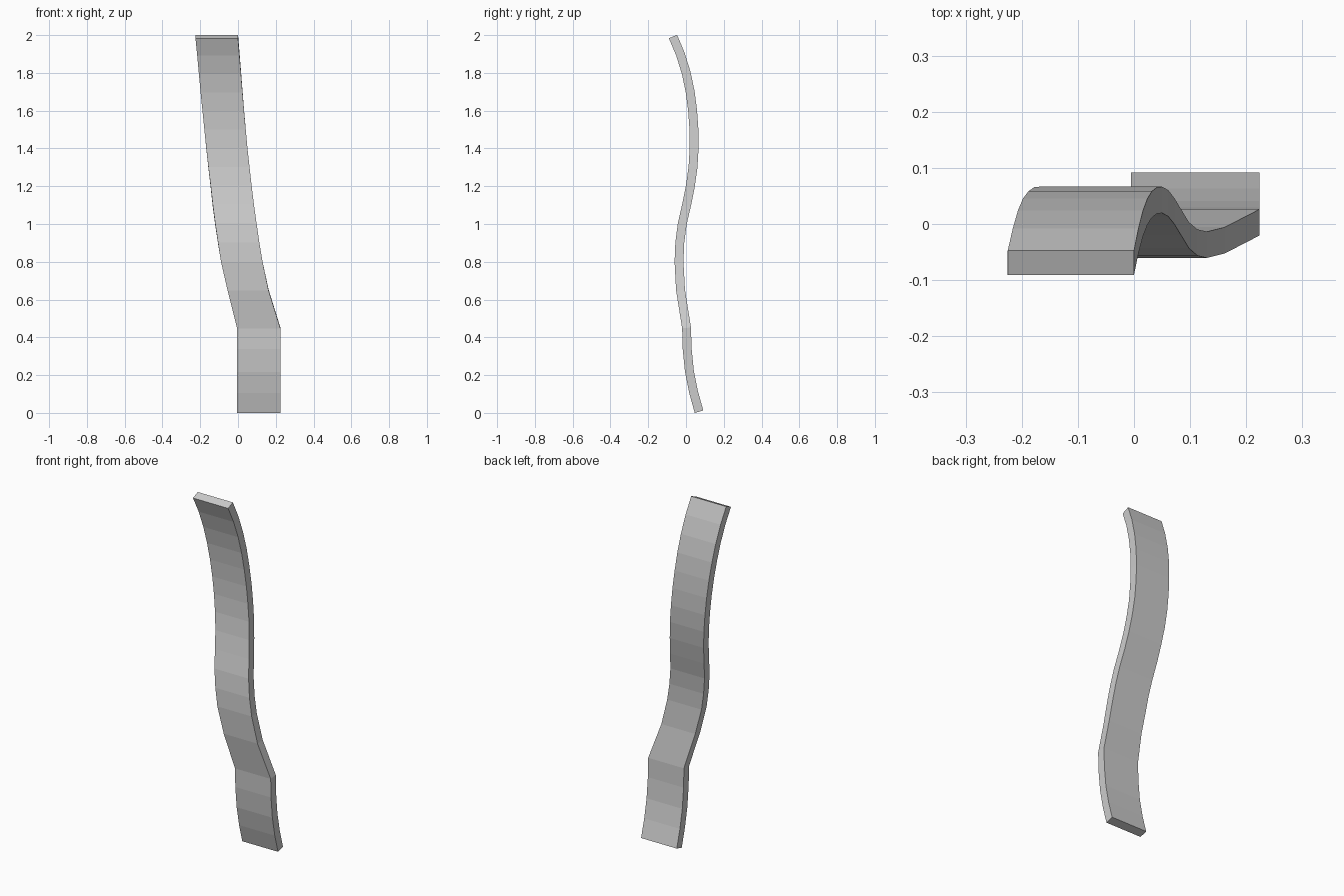
import bpy, bmesh
from mathutils import Vector

# Slat stations: height, left x, right x, centre y
STATIONS = [
    (0.006, -0.005, 0.224, 0.069), (0.11, -0.005, 0.224, 0.040),
    (0.22, -0.005, 0.224, 0.018), (0.34, -0.005, 0.224, 0.006),
    (0.45, -0.005, 0.224, 0.003), (0.65, -0.055, 0.162, -0.029),
    (0.80, -0.090, 0.130, -0.037), (0.90, -0.106, 0.113, -0.033),
    (1.00, -0.121, 0.098, -0.020), (1.10, -0.134, 0.084, 0.003),
    (1.20, -0.145, 0.072, 0.023), (1.30, -0.157, 0.061, 0.037),
    (1.40, -0.168, 0.050, 0.043), (1.50, -0.178, 0.041, 0.042),
    (1.60, -0.188, 0.032, 0.035), (1.70, -0.198, 0.024, 0.022),
    (1.80, -0.207, 0.016, 0.001), (1.90, -0.216, 0.008, -0.030),
    (1.992, -0.225, 0.000, -0.069),
]
HALF = 0.0235

# Curved slat: rectangular sections kept square to the bend
bm = bmesh.new()
rings = []
for i, (z, xl, xr, y) in enumerate(STATIONS):
    a, b = STATIONS[max(i - 1, 0)], STATIONS[min(i + 1, len(STATIONS) - 1)]
    n = Vector((0, b[0] - a[0], a[3] - b[3])).normalized() * HALF
    rings.append([bm.verts.new((x, y + s * n.y, z + s * n.z))
                  for x, s in ((xl, -1), (xr, -1), (xr, 1), (xl, 1))])
for lo, hi in zip(rings, rings[1:]):
    for k in range(4):
        m = (k + 1) % 4
        bm.faces.new((lo[k], lo[m], hi[m], hi[k]))
bm.faces.new(rings[0][::-1])
bm.faces.new(rings[-1])
bmesh.ops.recalc_face_normals(bm, faces=bm.faces)
# Rest the lowest edge on the floor
low = min(v.co.z for v in bm.verts)
bmesh.ops.translate(bm, verts=bm.verts, vec=(0, 0, -low))

mesh = bpy.data.meshes.new("curved_slat")
bm.to_mesh(mesh)
bm.free()
slat = bpy.data.objects.new("curved_slat", mesh)
bpy.context.collection.objects.link(slat)
